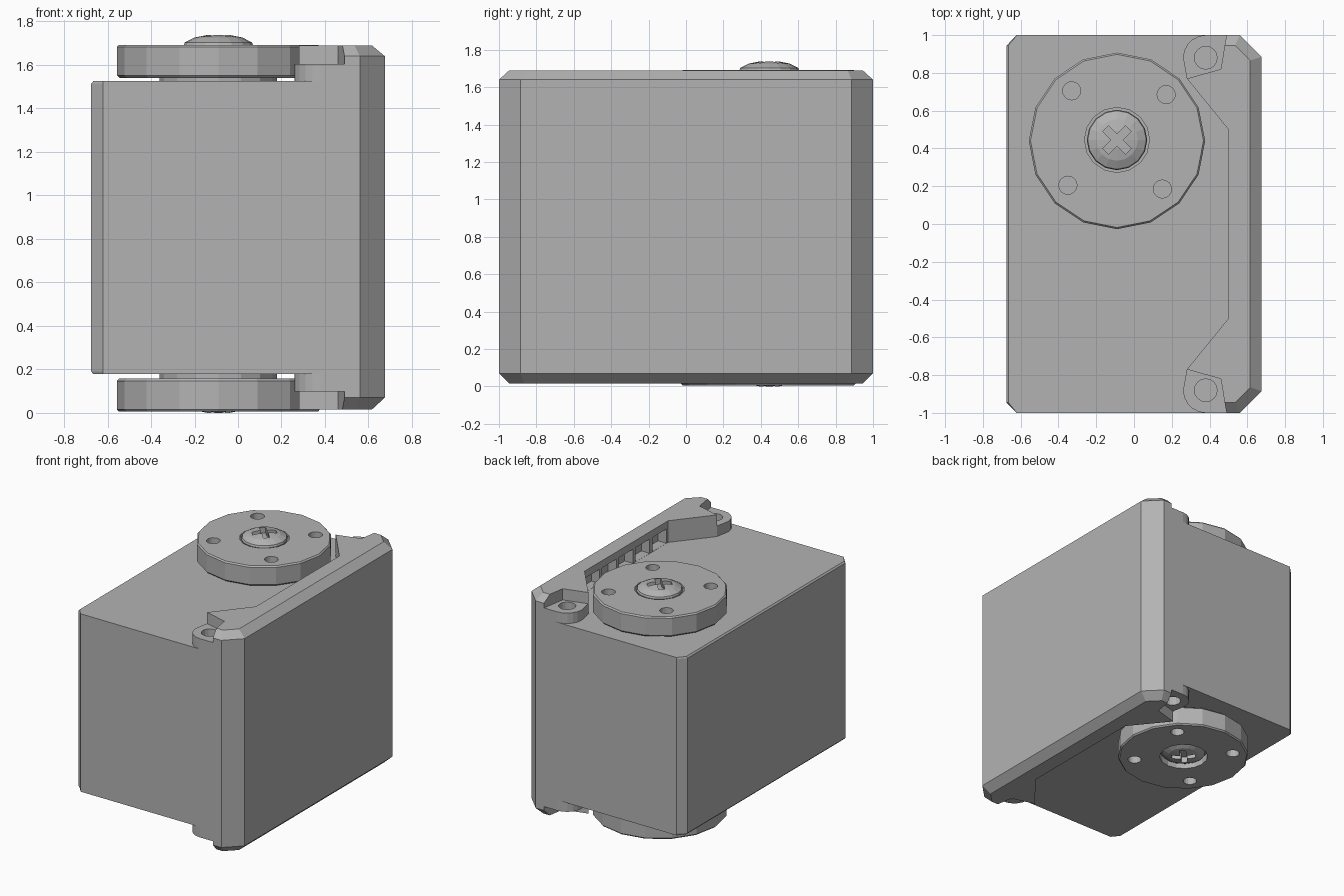
import bpy, bmesh, math
from mathutils import Matrix

if "Cube" in bpy.data.objects:
    bpy.data.objects.remove(bpy.data.objects["Cube"])

grey = bpy.data.materials.new("housing grey")
grey.diffuse_color = (0.45, 0.45, 0.45, 1)
grey.use_nodes = True
grey.node_tree.nodes["Principled BSDF"].inputs["Base Color"].default_value = grey.diffuse_color
CX, CY = -0.09, 0.44          # output shaft axis
MID = 0.852                   # mirror height between top and bottom


def loft(name, rings):
    """Closed solid through stacked rings of equal point count."""
    bm = bmesh.new()
    loops = [[bm.verts.new(p) for p in r] for r in rings]
    for a, b in zip(loops, loops[1:]):
        for i in range(len(a)):
            j = (i + 1) % len(a)
            bm.faces.new((a[i], a[j], b[j], b[i]))
    bm.faces.new(loops[0][::-1])
    bm.faces.new(loops[-1])
    bmesh.ops.recalc_face_normals(bm, faces=bm.faces)
    me = bpy.data.meshes.new(name)
    bm.to_mesh(me)
    bm.free()
    me.materials.append(grey)
    ob = bpy.data.objects.new(name, me)
    bpy.context.collection.objects.link(ob)
    return ob


def prism(name, pts, z0, z1):
    return loft(name, [[(x, y, z) for x, y in pts] for z in (z0, z1)])


def circle(x, y, r, n, turn=0.0):
    return [(x + r * math.cos(turn + math.tau * i / n),
             y + r * math.sin(turn + math.tau * i / n)) for i in range(n)]


def turned(name, x, y, n, steps):
    """Round part from (radius, height) steps."""
    return loft(name, [[(a, b, z) for a, b in circle(x, y, r, n)] for r, z in steps])


def box(name, x0, x1, y0, y1, z0, z1):
    return prism(name, [(x0, y0), (x1, y0), (x1, y1), (x0, y1)], z0, z1)


def cut(ob, cutters):
    """Subtract the cutters and bake the result."""
    for c in cutters:
        m = ob.modifiers.new("cut", 'BOOLEAN')
        m.operation, m.solver, m.object = 'DIFFERENCE', 'EXACT', c
    dg = bpy.context.evaluated_depsgraph_get()
    me = bpy.data.meshes.new_from_object(ob.evaluated_get(dg))
    ob.modifiers.clear()
    ob.data = me
    for c in cutters:
        bpy.data.objects.remove(c)


def mirrored(ob, name, axis, offset=0.0):
    """Copy mirrored on y = 0 or on the given height."""
    new = ob.copy()
    new.data = ob.data.copy()
    new.name = name
    s = [1, 1, 1]
    s[axis] = -1
    t = [0, 0, 0]
    t[axis] = 2 * offset
    new.data.transform(Matrix.Translation(t) @ Matrix.Diagonal((*s, 1)))
    new.data.flip_normals()
    bpy.context.collection.objects.link(new)
    return new


# main housing block
body = loft("body", [[(x * sx, y, z) for x, y, sx in (
    (0.49, -1, 1), (0.58, -0.8, 1), (0.58, 0.8, 1), (0.49, 1, 1),
    (-0.62, 1, 1), (-0.675, 0.945, k), (-0.675, -0.945, k), (-0.62, -1, 1))]
    for z, k in ((0.178, 0.985), (0.19, 1), (1.514, 1), (1.526, 0.985))])
cut(body, [turned("cutter", 0.38, s * 0.88, 16, [(0.06, z), (0.06, z + 0.25)])
           for s in (-1, 1) for z in (0.05, 1.4)])

# side cover with chamfered rim and angled inner edge
half = [(0.675, 0.885), (0.56, 1.0), (0.49, 1.0), (0.46, 0.82), (0.28, 0.77), (0.5, 0.5)]
half_in = [(0.615, 0.865), (0.535, 0.945), (0.48, 0.945), (0.46, 0.82), (0.28, 0.77), (0.5, 0.5)]


def ring(h, z):
    return [(x, y, z) for x, y in h] + [(x, -y, z) for x, y in h[::-1]]


cover = loft("side_cover", [ring(half_in, 0.015), ring(half, 0.07),
                            ring(half, 1.64), ring(half_in, 1.69)])
# ribbed recess below the top lip
cut(cover, [box("cutter", 0.4, 0.57, y, y + 0.17, 1.527, 1.635)
            for y in (-0.48, -0.28, -0.08, 0.12, 0.32)])

# screw ears at the four corners
ear_pts = [(0.38 + 0.12 * math.cos(math.radians(a)), 0.88 + 0.12 * math.sin(math.radians(a)))
           for a in range(90, 181, 18)] + [(0.28, 0.77), (0.47, 0.79), (0.49, 1.0)]
ear = prism("ear_top_back", ear_pts, 1.526, 1.605)
cut(ear, [turned("cutter", 0.38, 0.88, 16, [(0.06, 1.4), (0.06, 1.7)])])
ear2 = mirrored(ear, "ear_top_front", 1)
mirrored(ear, "ear_bottom_back", 2, MID)
mirrored(ear2, "ear_bottom_front", 2, MID)

# output horn discs with four holes and a centre recess
holes = [(-0.33, 0.705), (0.17, 0.685), (0.15, 0.185), (-0.35, 0.205)]


def horn(name):
    ob = turned(name, CX, CY, 16, [(0.455, 1.54), (0.467, 1.552), (0.467, 1.682), (0.458, 1.692)])
    cut(ob, [turned("cutter", x, y, 16, [(0.048, 1.6), (0.048, 1.8)]) for x, y in holes] +
        [turned("cutter", CX, CY + 0.005, 16, [(0.172, 1.64), (0.172, 1.8)])])
    return ob


top_horn = horn("top_horn")
bottom_horn = mirrored(top_horn, "bottom_horn", 2, MID - 0.003)
hub = turned("top_hub", CX, CY, 16, [(0.27, 1.51), (0.27, 1.55)])
mirrored(hub, "bottom_hub", 2, MID)


# domed centre screw with a cross slot
def screw(name, top):
    ob = turned(name, CX, CY + 0.005, 16, [(0.14, 1.63), (0.16, top - 0.05), (0.155, top - 0.035),
                                           (0.11, top - 0.012), (0.05, top)])
    slots = []
    for a in (45, 135):
        c = box("cutter", -0.085, 0.085, -0.022, 0.022, top - 0.05, top + 0.1)
        c.data.transform(Matrix.Translation((CX, CY + 0.005, 0)) @ Matrix.Rotation(math.radians(a), 4, 'Z'))
        slots.append(c)
    cut(ob, slots)
    return ob


screw("top_screw", 1.738)
low = screw("lower_screw", 1.704)
mirrored(low, "bottom_screw", 2, MID)
bpy.data.objects.remove(low)
